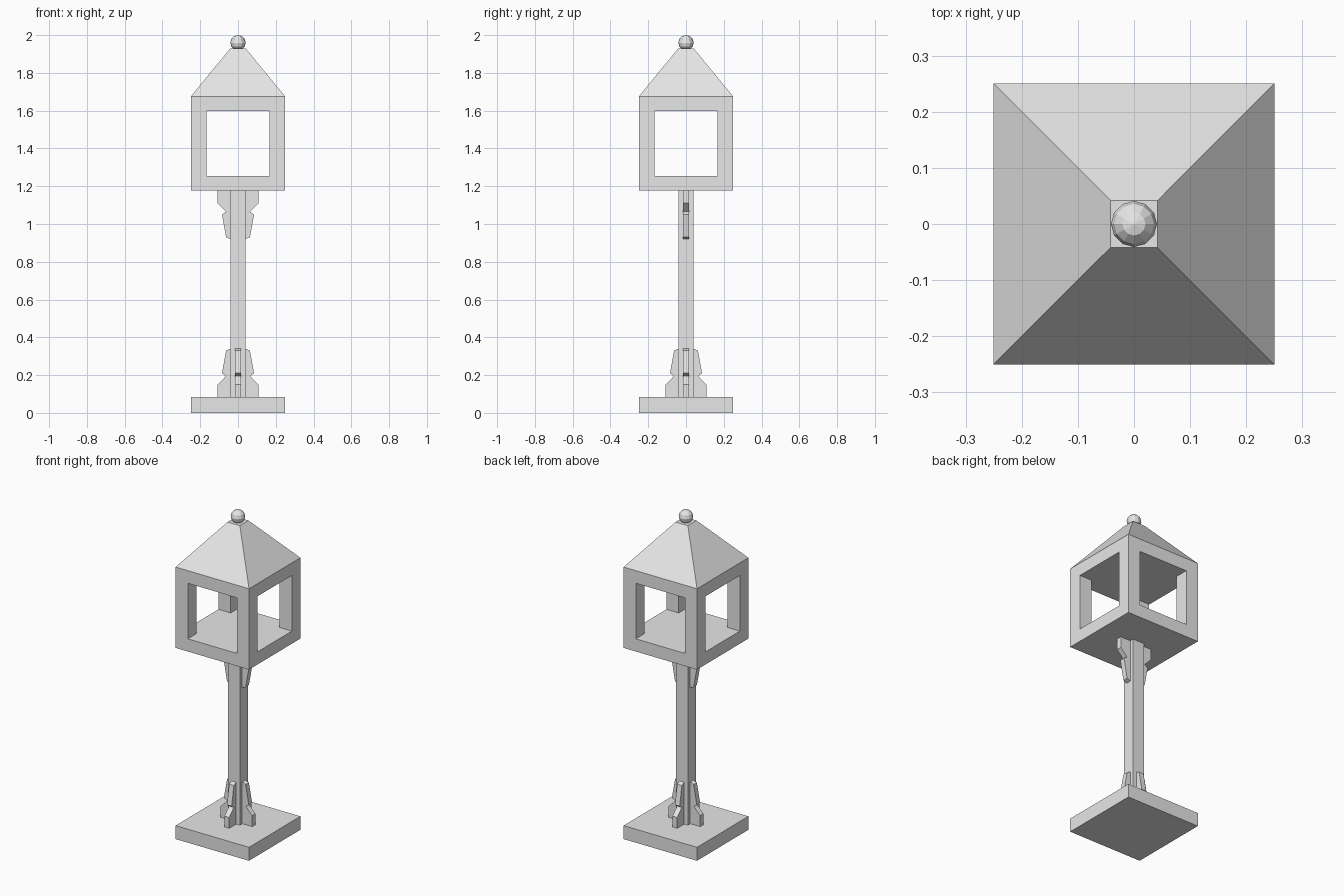
import bpy, bmesh
from math import radians
from mathutils import Matrix

default = bpy.data.objects.get("Cube")
if default:
    bpy.data.objects.remove(default, do_unlink=True)

GREY = (0.8, 0.8, 0.8, 1.0)
grey = bpy.data.materials.new("plain_grey")
grey.use_nodes = True
grey.diffuse_color = GREY
grey.node_tree.nodes["Principled BSDF"].inputs["Base Color"].default_value = GREY

HALF = 0.25      # half width of base and lantern
POST = 0.04      # half width of the post
BASE_TOP, BOX_LOW, BOX_HIGH = 0.083, 1.177, 1.675


def finish(name, bm):
    bmesh.ops.recalc_face_normals(bm, faces=bm.faces)
    mesh = bpy.data.meshes.new(name)
    bm.to_mesh(mesh)
    bm.free()
    mesh.materials.append(grey)
    obj = bpy.data.objects.new(name, mesh)
    bpy.context.collection.objects.link(obj)
    return obj


def box(name, hx, hy, z0, z1, taper=1.0):
    """Centred box; taper scales the top face."""
    bm = bmesh.new()
    bmesh.ops.create_cube(bm, size=2)
    for v in bm.verts:
        s = taper if v.co.z > 0 else 1.0
        v.co = (v.co.x * hx * s, v.co.y * hy * s, z1 if v.co.z > 0 else z0)
    return finish(name, bm)


def bracket(name, profile, angle):
    """Flat plate cut to the profile, turned to one side of the post."""
    bm = bmesh.new()
    face = bm.faces.new([bm.verts.new((x, -0.016, z)) for x, z in profile])
    side = bmesh.ops.extrude_face_region(bm, geom=[face])["geom"]
    moved = [v for v in side if isinstance(v, bmesh.types.BMVert)]
    bmesh.ops.translate(bm, verts=moved, vec=(0, 0.032, 0))
    bmesh.ops.rotate(bm, verts=bm.verts, matrix=Matrix.Rotation(radians(angle), 3, "Z"))
    return finish(name, bm)


# Base and post
box("base", HALF, HALF, 0, BASE_TOP)
box("post", POST, POST, BASE_TOP, BOX_LOW)

# Brackets: four at the foot, two upside down under the lantern
foot = [(POST, 0.083), (0.108, 0.083), (0.108, 0.15), (0.064, 0.195),
        (0.085, 0.21), (0.063, 0.33), (POST, 0.34)]
head = [(x, BASE_TOP + BOX_LOW - z) for x, z in foot]
for side, angle in (("left", 0), ("back", 90), ("right", 180), ("front", 270)):
    bracket("foot_bracket_" + side, foot, angle)
    if side in ("left", "right"):
        bracket("head_bracket_" + side, head, angle)

# Lantern box with an opening through each pair of sides
lantern = box("lantern_frame", HALF, HALF, BOX_LOW, BOX_HIGH)
for hx, hy in ((0.4, 0.167), (0.167, 0.4)):
    cutter = box("window_cutter", hx, hy, 1.255, 1.597)
    cutter.hide_render = True
    cut = lantern.modifiers.new("window", "BOOLEAN")
    cut.operation, cut.solver, cut.object = "DIFFERENCE", "EXACT", cutter
    bpy.context.view_layer.objects.active = lantern
    bpy.ops.object.modifier_apply(modifier=cut.name)
    bpy.data.objects.remove(cutter, do_unlink=True)

# Roof and ball finial
box("roof", HALF, HALF, BOX_HIGH, 1.928, taper=0.168)
bm = bmesh.new()
bmesh.ops.create_uvsphere(bm, u_segments=12, v_segments=6, radius=0.041,
                          matrix=Matrix.Translation((0, 0, 1.959)))
finish("ball_finial", bm)
